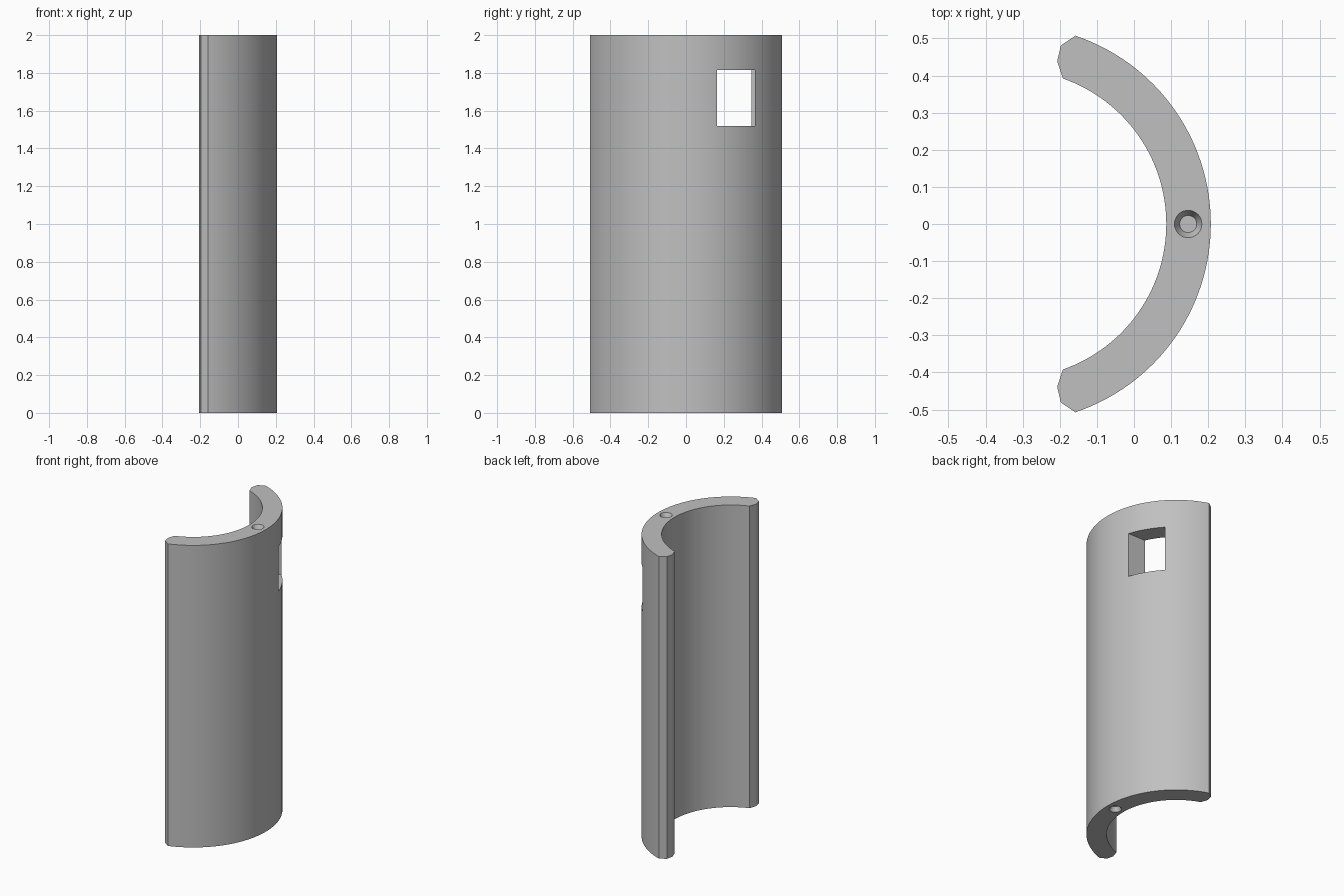
import bpy, bmesh, math
from mathutils import Matrix

cube = bpy.data.objects.get("Cube")
if cube:
    bpy.data.objects.remove(cube, do_unlink=True)

HEIGHT = 2.0
CENTRE_X, OUTER, INNER = -0.328, 0.535, 0.415
STEPS = 64

grey = bpy.data.materials.new("plain grey")
grey.use_nodes = True
colour = (0.53, 0.53, 0.53, 1)
grey.diffuse_color = colour
grey.node_tree.nodes["Principled BSDF"].inputs["Base Color"].default_value = colour


def make_object(name, bm):
    bmesh.ops.recalc_face_normals(bm, faces=bm.faces)
    mesh = bpy.data.meshes.new(name)
    bm.to_mesh(mesh)
    bm.free()
    mesh.materials.append(grey)
    obj = bpy.data.objects.new(name, mesh)
    bpy.context.collection.objects.link(obj)
    return obj


def arc(radius, half_angle):
    angles = [half_angle * (2 * i / STEPS - 1) for i in range(STEPS + 1)]
    return [(CENTRE_X + radius * math.cos(a), radius * math.sin(a)) for a in angles]


# Half shell: outer arc, bevelled tip, inner arc, bevelled tip
tip = [(-0.197, 0.481), (-0.207, 0.439)]
profile = arc(OUTER, math.radians(71.5)) + tip
profile += arc(INNER, math.radians(70.8))[::-1]
profile += [(x, -y) for x, y in reversed(tip)]

bm = bmesh.new()
base = bm.faces.new([bm.verts.new((x, y, 0)) for x, y in profile])
top = bmesh.ops.extrude_face_region(bm, geom=[base])["geom"]
bmesh.ops.translate(bm, vec=(0, 0, HEIGHT),
                    verts=[v for v in top if isinstance(v, bmesh.types.BMVert)])
shell = make_object("curved_shell", bm)

# Cutter for the rectangular window
cutters = []
bm = bmesh.new()
bmesh.ops.create_cube(bm, size=1, matrix=Matrix.Translation((0.15, 0.265, 1.667))
                      @ Matrix.Diagonal((0.5, 0.2, 0.295, 1)))
cutters.append(make_object("window_cutter", bm))

# Cutters for the tapered pin sockets in both ends
DEPTH, WIDE, NARROW = 0.03, 0.037, 0.023
slope = (WIDE - NARROW) / DEPTH
for name, z, side in (("top_socket_cutter", HEIGHT, 1), ("bottom_socket_cutter", 0, -1)):
    bm = bmesh.new()
    low, high = NARROW, WIDE + slope * DEPTH
    if side < 0:
        low, high = high, low
    bmesh.ops.create_cone(bm, cap_ends=True, segments=32, radius1=low, radius2=high,
                          depth=2 * DEPTH, matrix=Matrix.Translation((0.146, 0, z)))
    cutters.append(make_object(name, bm))

for cutter in cutters:
    cut = shell.modifiers.new(cutter.name, "BOOLEAN")
    cut.operation = "DIFFERENCE"
    cut.solver = "EXACT"
    cut.object = cutter
    cutter.hide_render = True

# Apply the cuts, remove the helpers and shade the curves smoothly
bpy.context.view_layer.objects.active = shell
shell.select_set(True)
for cutter in cutters:
    bpy.ops.object.modifier_apply(modifier=cutter.name)
    bpy.data.objects.remove(cutter, do_unlink=True)
bpy.ops.object.select_all(action="DESELECT")
shell.select_set(True)
bpy.ops.object.shade_smooth_by_angle(angle=math.radians(20))
